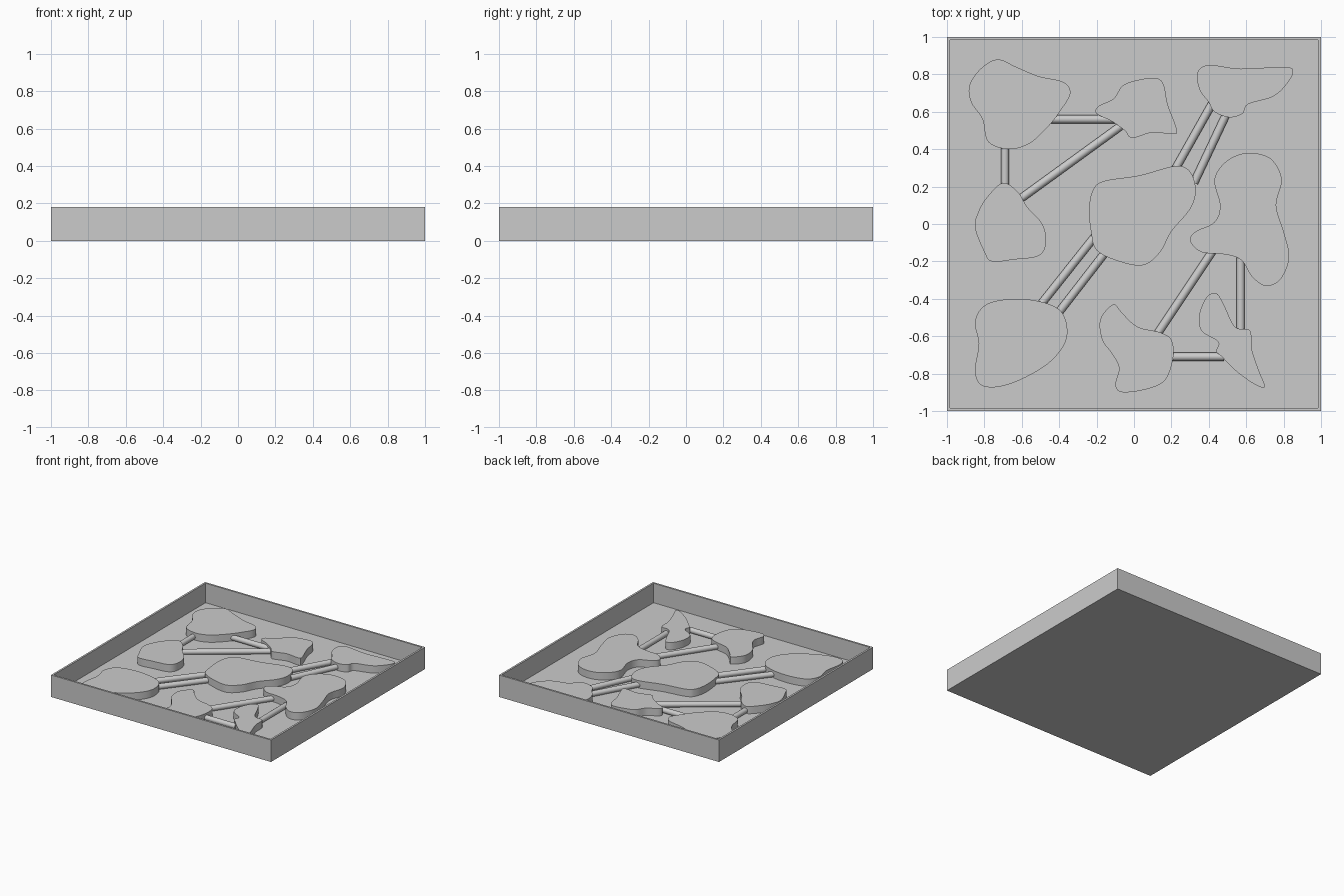
import bpy
import bmesh
import math
from mathutils import Vector

cube = bpy.data.objects.get("Cube")
if cube:
    bpy.data.objects.remove(cube, do_unlink=True)

HEIGHT = 0.18
WALL = 0.022
FLOOR = 0.02
ISLAND_TOP = 0.08
TUBE_RADIUS = 0.022

grey = bpy.data.materials.new("plain grey")
grey.use_nodes = True
grey.diffuse_color = (0.6, 0.6, 0.6, 1)
shader = next(n for n in grey.node_tree.nodes if n.type == "BSDF_PRINCIPLED")
shader.inputs["Base Color"].default_value = grey.diffuse_color


def add_object(name, bm, smooth=True):
    """Turn a bmesh into a grey object with sharp edges kept."""
    bmesh.ops.recalc_face_normals(bm, faces=bm.faces)
    mesh = bpy.data.meshes.new(name)
    bm.to_mesh(mesh)
    bm.free()
    mesh.materials.append(grey)
    obj = bpy.data.objects.new(name, mesh)
    bpy.context.collection.objects.link(obj)
    if smooth:
        bpy.ops.object.select_all(action="DESELECT")
        obj.select_set(True)
        bpy.context.view_layer.objects.active = obj
        bpy.ops.object.shade_smooth_by_angle(angle=math.radians(30))
    return obj


def smooth_loop(points, steps=6):
    """Closed Catmull-Rom curve through the points."""
    pts = [Vector(p) for p in points]
    count = len(pts)
    loop = []
    for i in range(count):
        a, b, c, d = (pts[(i + k) % count] for k in (-1, 0, 1, 2))
        for s in range(steps):
            t = s / steps
            loop.append(b + 0.5 * t * ((c - a)
                        + t * (2 * a - 5 * b + 4 * c - d)
                        + t * t * (3 * b - a - 3 * c + d)))
    return loop


def add_island(name, points):
    """Flat-topped island with upright sides, standing on the tray floor."""
    bm = bmesh.new()
    base = bm.faces.new([bm.verts.new((p.x, p.y, FLOOR))
                         for p in smooth_loop(points)])
    raised = bmesh.ops.extrude_face_region(bm, geom=[base], use_keep_orig=True)
    verts = [v for v in raised["geom"] if isinstance(v, bmesh.types.BMVert)]
    bmesh.ops.translate(bm, verts=verts, vec=(0, 0, ISLAND_TOP - FLOOR))
    add_object(name, bm)


def add_tube(name, start, end):
    """Round bridge lying on the floor, its ends buried in the islands."""
    a, b = Vector(start), Vector(end)
    along = b - a
    bm = bmesh.new()
    bmesh.ops.create_cone(bm, cap_ends=True, segments=16, radius1=TUBE_RADIUS,
                          radius2=TUBE_RADIUS, depth=along.length + TUBE_RADIUS * 2)
    tube = add_object(name, bm)
    middle = (a + b) / 2
    tube.location = (middle.x, middle.y, FLOOR + TUBE_RADIUS)
    tube.rotation_euler = (0, math.pi / 2, math.atan2(along.y, along.x))


# Open tray: box with its top inset and pushed down to the floor
bm = bmesh.new()
bmesh.ops.create_cube(bm, size=2)
for v in bm.verts:
    v.co.z = HEIGHT if v.co.z > 0 else 0
top = max(bm.faces, key=lambda f: f.calc_center_median().z)
bmesh.ops.inset_individual(bm, faces=[top], thickness=WALL)
inner = bmesh.ops.extrude_face_region(bm, geom=[top])
bmesh.ops.delete(bm, geom=[top], context="FACES_ONLY")
sunk = [v for v in inner["geom"] if isinstance(v, bmesh.types.BMVert)]
bmesh.ops.translate(bm, verts=sunk, vec=(0, 0, FLOOR - HEIGHT))
add_object("tray", bm, smooth=False)

# Islands
add_island("back_right_island", [
    (-.73, .88), (-.63, .84), (-.51, .79), (-.38, .76), (-.34, .70), (-.39, .61), (-.46, .52),
    (-.56, .43), (-.67, .40), (-.78, .44), (-.81, .56), (-.87, .65), (-.88, .74), (-.82, .83)])
add_island("back_middle_island", [
    (.12, .78), (.16, .74), (.18, .64), (.23, .50), (.20, .48), (.10, .49), (-.01, .46),
    (-.05, .50), (-.12, .55), (-.20, .59), (-.19, .63), (-.11, .67), (-.06, .74), (.02, .77)])
add_island("back_left_island", [
    (.34, .81), (.40, .85), (.57, .83), (.81, .84), (.85, .81), (.81, .74), (.74, .68),
    (.61, .64), (.58, .59), (.51, .57), (.43, .60), (.40, .65), (.35, .72)])
add_island("right_island", [
    (-.70, .22), (-.62, .17), (-.57, .09), (-.49, .00), (-.47, -.10), (-.51, -.17),
    (-.64, -.19), (-.76, -.20), (-.80, -.15), (-.85, -.02), (-.83, .07), (-.78, .15)])
add_island("centre_island", [
    (.22, .31), (.30, .28), (.33, .18), (.30, .08), (.20, -.04), (.14, -.15), (.05, -.22),
    (-.08, -.20), (-.20, -.14), (-.23, -.04), (-.24, .08), (-.22, .18), (-.16, .23), (.03, .26)])
add_island("left_island", [
    (.61, .38), (.73, .35), (.79, .24), (.76, .10), (.80, -.04), (.83, -.18), (.78, -.30),
    (.70, -.33), (.63, -.28), (.57, -.19), (.47, -.16), (.36, -.15), (.30, -.09), (.33, -.04),
    (.43, .01), (.46, .10), (.43, .24), (.50, .34)])
add_island("front_right_island", [
    (-.64, -.40), (-.48, -.42), (-.38, -.48), (-.36, -.61), (-.44, -.73), (-.58, -.82),
    (-.72, -.87), (-.82, -.86), (-.85, -.78), (-.83, -.64), (-.85, -.52), (-.79, -.43)])
add_island("front_middle_island", [
    (-.11, -.43), (-.06, -.48), (.02, -.55), (.14, -.58), (.20, -.62), (.21, -.71), (.17, -.83),
    (.08, -.88), (-.06, -.90), (-.10, -.86), (-.08, -.77), (-.12, -.69), (-.17, -.62), (-.18, -.51)])
add_island("front_left_island", [
    (.44, -.37), (.48, -.43), (.54, -.55), (.62, -.57), (.63, -.67), (.67, -.79), (.70, -.87),
    (.65, -.86), (.55, -.79), (.47, -.71), (.44, -.68), (.45, -.63), (.36, -.57), (.35, -.48),
    (.39, -.39)])

# Bridges between the islands
add_tube("back_bridge", (-.46, .56), (-.10, .56))
add_tube("right_bridge", (-.69, .40), (-.69, .21))
add_tube("long_bridge", (-.09, .51), (-.60, .14))
add_tube("back_left_bridge_outer", (.41, .63), (.23, .31))
add_tube("back_left_bridge_inner", (.49, .58), (.33, .24))
add_tube("front_right_bridge_outer", (-.22, -.08), (-.49, -.42))
add_tube("front_right_bridge_inner", (-.16, -.16), (-.40, -.47))
add_tube("left_bridge_slanted", (.41, -.16), (.13, -.58))
add_tube("left_bridge_straight", (.57, -.18), (.57, -.56))
add_tube("front_bridge", (.20, -.71), (.46, -.71))
